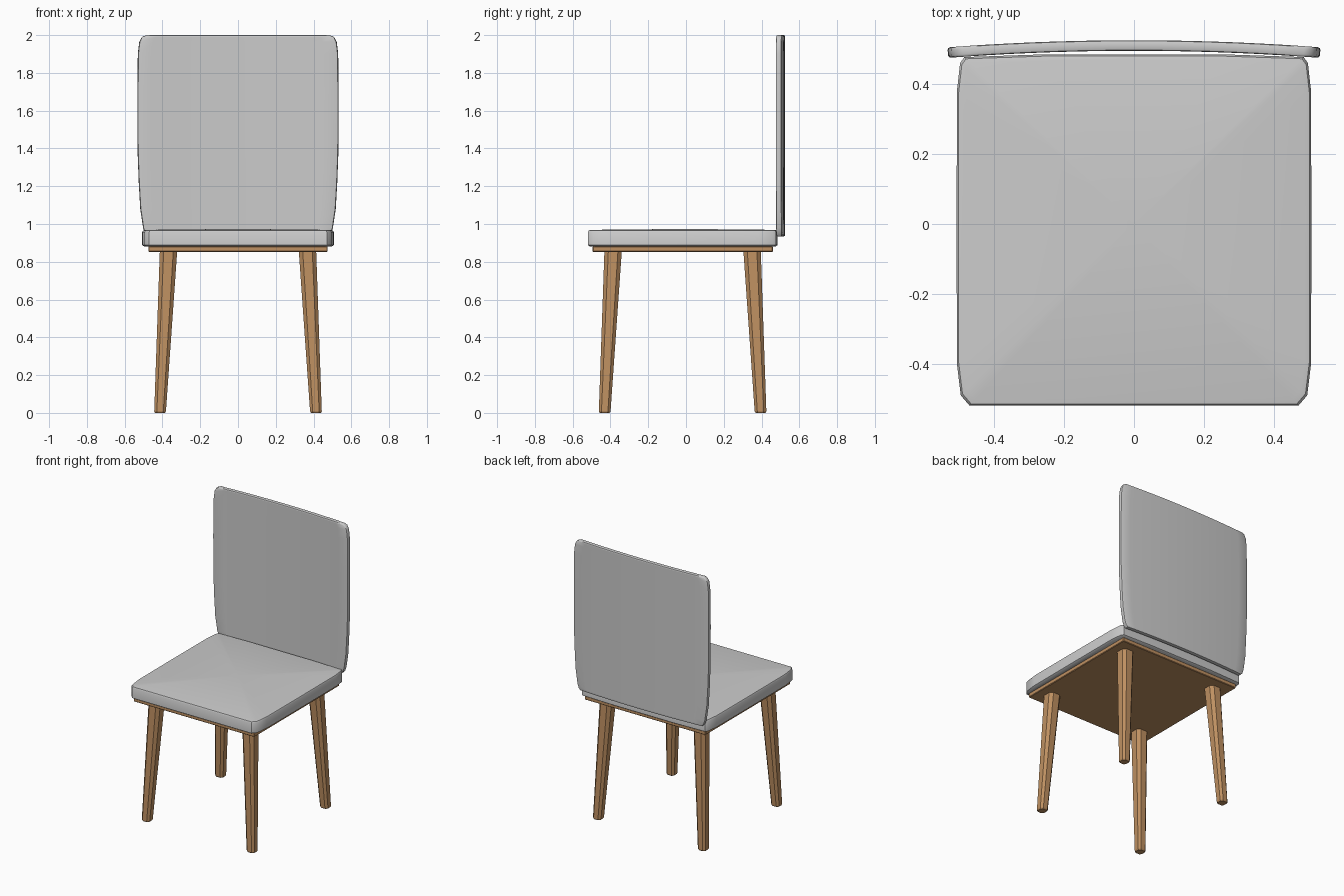
import bpy, bmesh, math

if "Cube" in bpy.data.objects:
    bpy.data.objects.remove(bpy.data.objects["Cube"])

wood = bpy.data.materials.new("wood")
wood.diffuse_color = (0.52, 0.28, 0.12, 1)
wood.use_nodes = True
wood.node_tree.nodes["Principled BSDF"].inputs["Base Color"].default_value = wood.diffuse_color


def finish(name, bm, bevel=0, segments=2, mat=None, smooth=None, thickness=0):
    bmesh.ops.recalc_face_normals(bm, faces=bm.faces)
    mesh = bpy.data.meshes.new(name)
    bm.to_mesh(mesh)
    bm.free()
    ob = bpy.data.objects.new(name, mesh)
    bpy.context.collection.objects.link(ob)
    bpy.ops.object.select_all(action='DESELECT')
    ob.select_set(True)
    bpy.context.view_layer.objects.active = ob
    if mat:
        mesh.materials.append(mat)
    if thickness:
        m = ob.modifiers.new("thickness", 'SOLIDIFY')
        m.thickness, m.offset = thickness, 0
        bpy.ops.object.modifier_apply(modifier=m.name)
    if bevel:
        m = ob.modifiers.new("soft_edge", 'BEVEL')
        m.width, m.segments = bevel, segments
        m.limit_method, m.angle_limit = 'ANGLE', math.radians(60)
        bpy.ops.object.modifier_apply(modifier=m.name)
    if smooth:
        bpy.ops.object.shade_smooth_by_angle(angle=math.radians(smooth))
    return ob


def loft(rings):
    """Closed solid through a list of equally sized point rings."""
    bm = bmesh.new()
    loops = [[bm.verts.new(p) for p in ring] for ring in rings]
    n = len(loops[0])
    for a, b in zip(loops, loops[1:]):
        for i in range(n):
            j = (i + 1) % n
            bm.faces.new((a[i], a[j], b[j], b[i]))
    bm.faces.new(loops[0][::-1])
    top = bm.faces.new(loops[-1])
    return bm, top


# Seat cushion: bulged outline with softened rims and a slight crown
half = [(0.47, -0.519), (0.495, -0.49), (0.506, -0.40), (0.507, -0.02),
        (0.506, 0.38), (0.497, 0.46), (0.485, 0.477), (0.25, 0.485)]
outline = half + [(-x, y) for x, y in reversed(half)]


def ring(z, inset):
    k = 1 - inset / 0.5
    return [(x * k, (y + 0.017) * k - 0.017, z) for x, y in outline]


bm, top = loft([ring(0.88, 0.012), ring(0.888, 0), ring(0.957, 0),
                ring(0.966, 0.005), ring(0.969, 0.018)])
for v in bmesh.ops.poke(bm, faces=[top])["verts"]:
    v.co = (0, 0, 0.974)
finish("seat_cushion", bm, smooth=40)

# Wooden board under the seat
board = [(-0.475, -0.495), (0.475, -0.495), (0.475, 0.46), (-0.475, 0.46)]
bm, _ = loft([[(x, y, z) for x, y in board] for z in (0.852, 0.882)])
finish("seat_board", bm, bevel=0.004, segments=1, mat=wood)

# Tapered, splayed eight-sided legs
section = [(1, -0.55), (1, 0.55), (0.55, 1), (-0.55, 1),
           (-1, 0.55), (-1, -0.55), (-0.55, -1), (0.55, -1)]
for yname, sy in (("front", -1), ("back", 1)):
    for xname, sx in (("left", -1), ("right", 1)):
        rings = []
        for z, r, off in ((0, 0.026, 0.413), (0.008, 0.031, 0.4125), (0.855, 0.046, 0.368)):
            rings.append([(sx * off + x * r, sy * off - 0.018 + y * r, z) for x, y in section])
        bm, _ = loft(rings)
        finish(f"{yname}_{xname}_leg", bm, mat=wood)

# Backrest: thin curved panel, narrower at the bottom, rounded corners
rows = [(0.935, 0.478), (0.95, 0.492), (0.98, 0.502), (1.08, 0.517), (1.22, 0.525),
        (1.38, 0.531), (1.65, 0.532), (1.90, 0.530), (1.965, 0.522), (1.99, 0.508), (2.0, 0.485)]
cols = 14
bm = bmesh.new()
grid = []
for z, w in rows:
    xs = [w * (2 * i / cols - 1) for i in range(cols + 1)]
    grid.append([bm.verts.new((x, 0.51 - 0.02 * (x / 0.53) ** 2, z)) for x in xs])
for a, b in zip(grid, grid[1:]):
    for i in range(cols):
        bm.faces.new((a[i], a[i + 1], b[i + 1], b[i]))
finish("backrest", bm, bevel=0.007, smooth=40, thickness=0.03)
